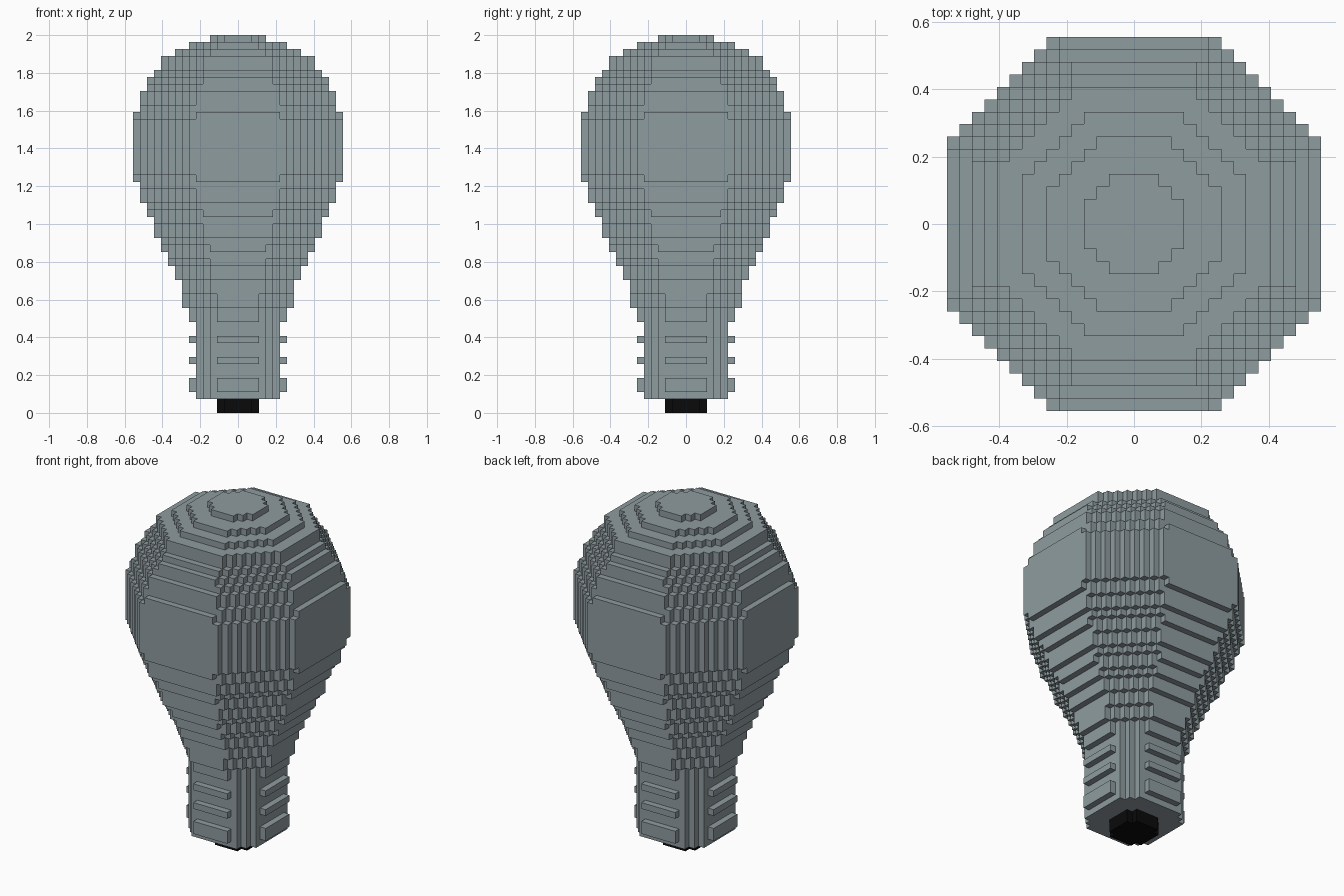
import bpy
import math
from mathutils import Vector

if "Cube" in bpy.data.objects:
    bpy.data.objects.remove(bpy.data.objects["Cube"])

V = 2 / 54  # block size: the model is 54 blocks tall

# Bulb outline as (layer, radius in blocks), bottom to top
PROFILE = [(13, 6.5), (15, 7.52), (19, 8.52), (21, 9.52), (23, 10.52),
           (25, 11.52), (28, 12.52), (30, 13.52), (33, 14.52), (34, 14.9),
           (41, 14.9), (42, 14.55), (45, 13.55), (47, 12.6), (48, 11.6),
           (49, 11.3), (50, 10.65), (51, 8.52), (52, 6.52), (53, 3.8)]
THREADS = {3, 4, 7, 10}  # layers with raised screw ridges


def radius(k):
    """Octagon radius of layer k."""
    if k < 2:
        return 3.1
    if k < 13:
        return 6.6 if k in THREADS else 6.4
    for (k0, r0), (k1, r1) in zip(PROFILE, PROFILE[1:]):
        if k0 <= k <= k1:
            return r0 + (r1 - r0) * (k - k0) / (k1 - k0)


def octagon_layer(k):
    """Blocks of one layer whose centres lie inside a regular octagon."""
    r = radius(k)
    span = [i + 0.5 for i in range(-16, 16)]
    return {(x, y, k + 0.5) for x in span for y in span
            if max(abs(x), abs(y)) <= r and abs(x) + abs(y) <= r * math.sqrt(2)}


layers = [octagon_layer(k) for k in range(54)]
solid = set().union(*layers)


def build_part(name, k0, k1, mat):
    """Mesh the outer block faces of layers k0 up to k1."""
    verts, faces = {}, []
    for c in sorted(set().union(*layers[k0:k1])):
        for a in range(3):
            for s in (-1, 1):
                n = list(c)
                n[a] += s
                if tuple(n) in solid:
                    continue
                quad = []
                for u, v in ((-1, -1), (1, -1), (1, 1), (-1, 1)):
                    p = list(c)
                    p[a] += s / 2
                    p[(a + 1) % 3] += u / 2
                    p[(a + 2) % 3] += v / 2
                    quad.append(verts.setdefault(tuple(p), len(verts)))
                faces.append(quad if s > 0 else quad[::-1])
    mesh = bpy.data.meshes.new(name)
    mesh.from_pydata([Vector(p) * V for p in verts], [], faces)
    mesh.materials.append(mat)
    obj = bpy.data.objects.new(name, mesh)
    bpy.context.collection.objects.link(obj)


def material(name, color):
    m = bpy.data.materials.new(name)
    m.diffuse_color = (*color, 1)
    m.use_nodes = True
    m.node_tree.nodes["Principled BSDF"].inputs["Base Color"].default_value = m.diffuse_color
    return m


grey = material("blue_grey", (0.275, 0.333, 0.352))
black = material("black", (0.003, 0.003, 0.003))

build_part("contact_tip", 0, 2, black)
build_part("screw_base", 2, 13, grey)
build_part("glass_bulb", 13, 54, grey)
